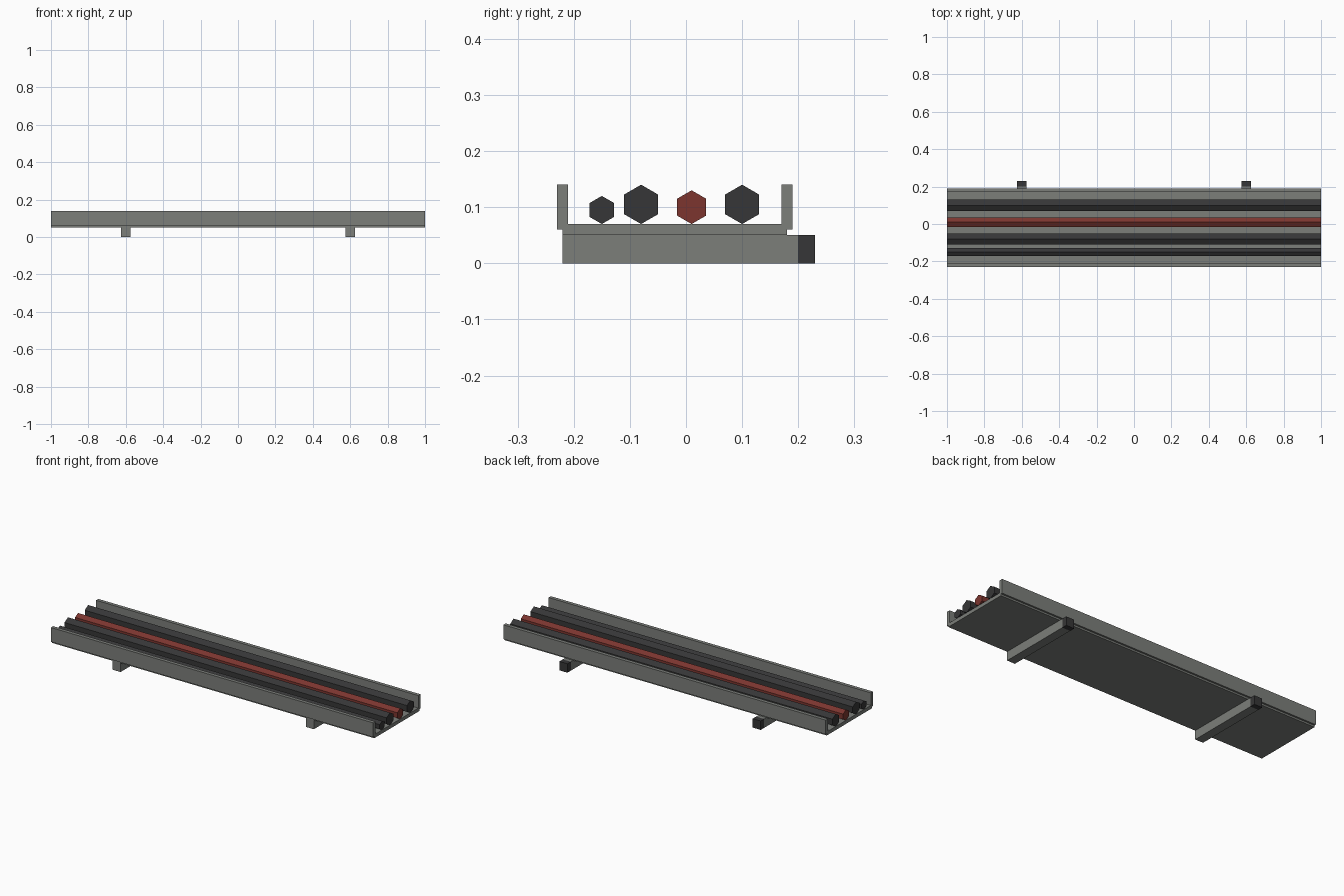
import bpy, bmesh, math
from mathutils import Matrix

if "Cube" in bpy.data.objects:
    bpy.data.objects.remove(bpy.data.objects["Cube"])


def material(name, rgb):
    m = bpy.data.materials.new(name)
    m.diffuse_color = (*rgb, 1)
    m.use_nodes = True
    m.node_tree.nodes["Principled BSDF"].inputs["Base Color"].default_value = m.diffuse_color
    return m


STEEL = material("grey_steel", (0.2, 0.21, 0.195))
RUBBER = material("black_rubber", (0.037, 0.037, 0.038))
RED = material("red_cable", (0.2, 0.036, 0.028))


def finish(name, bm, mat):
    me = bpy.data.meshes.new(name)
    bm.to_mesh(me)
    bm.free()
    me.materials.append(mat)
    bpy.context.collection.objects.link(bpy.data.objects.new(name, me))


def box(name, x, y, z, mat):
    """Box from (min, max) ranges."""
    bm = bmesh.new()
    mid = [(a + b) / 2 for a, b in (x, y, z)]
    size = [b - a for a, b in (x, y, z)]
    bmesh.ops.create_cube(
        bm, size=1, matrix=Matrix.Translation(mid) @ Matrix.Diagonal((*size, 1)))
    finish(name, bm, mat)


def cable(name, y, r, mat):
    """Six-sided cable along x, one corner up, resting on the tray floor."""
    bm = bmesh.new()
    ring = [bm.verts.new((-1, y + r * math.sin(i * math.pi / 3),
                          0.07 + r + r * math.cos(i * math.pi / 3))) for i in range(6)]
    face = bm.faces.new(ring)
    new = bmesh.ops.extrude_face_region(bm, geom=[face], use_keep_orig=True)["geom"]
    bmesh.ops.translate(bm, vec=(2, 0, 0),
                        verts=[g for g in new if isinstance(g, bmesh.types.BMVert)])
    bmesh.ops.recalc_face_normals(bm, faces=bm.faces)
    finish(name, bm, mat)


# Tray floor and side walls
box("tray_floor", (-1, 1), (-0.22, 0.18), (0.05, 0.07), STEEL)
box("tray_front_wall", (-1, 1), (-0.23, -0.21), (0.06, 0.14), STEEL)
box("tray_back_wall", (-1, 1), (0.17, 0.19), (0.06, 0.14), STEEL)

# Support arms with dark wall mounts at the back
for side, x in (("left", -0.6), ("right", 0.6)):
    span = (x - 0.025, x + 0.025)
    box(side + "_support_arm", span, (-0.22, 0.20), (0, 0.05), STEEL)
    box(side + "_wall_mount", span, (0.20, 0.23), (0, 0.05), RUBBER)

# Cables
cable("thin_cable", -0.15, 0.025, RUBBER)
cable("thick_cable_front", -0.08, 0.035, RUBBER)
cable("red_cable", 0.01, 0.03, RED)
cable("thick_cable_back", 0.10, 0.035, RUBBER)
